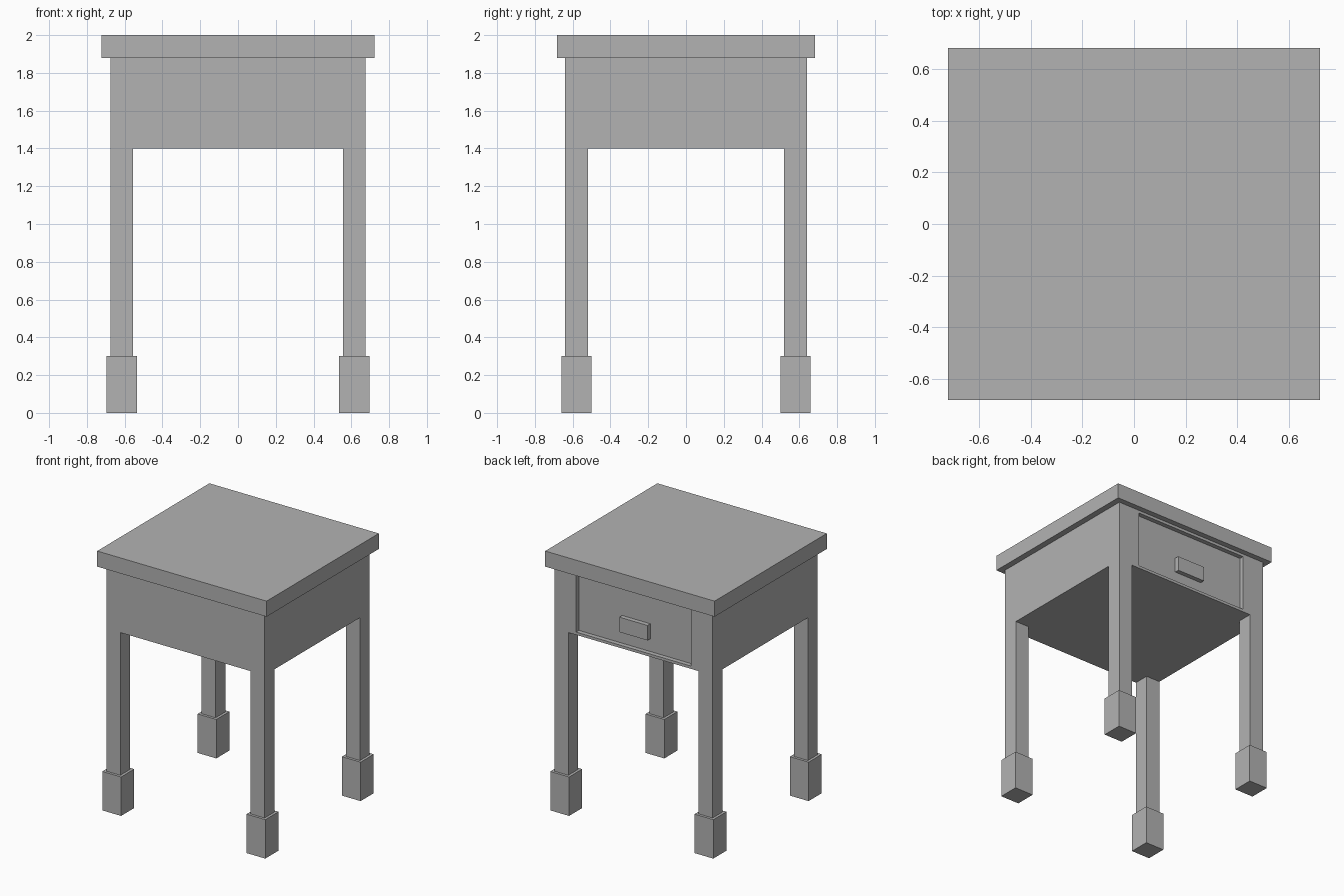
import bpy
import bmesh

default = bpy.data.objects.get("Cube")
if default:
    bpy.data.objects.remove(default, do_unlink=True)

# Single grey finish
grey = bpy.data.materials.new("grey_finish")
grey.use_nodes = True
colour = (0.45, 0.45, 0.45, 1)
grey.diffuse_color = colour
grey.node_tree.nodes["Principled BSDF"].inputs["Base Color"].default_value = colour

BODY_X, BODY_Y = 0.675, 0.64
APRON_BOTTOM, APRON_TOP = 1.4, 1.88
FOOT_TOP = 0.3
RECESS = 0.035


def add_object(name, bm):
    bmesh.ops.recalc_face_normals(bm, faces=bm.faces)
    mesh = bpy.data.meshes.new(name)
    bm.to_mesh(mesh)
    bm.free()
    mesh.materials.append(grey)
    obj = bpy.data.objects.new(name, mesh)
    bpy.context.collection.objects.link(obj)
    return obj


def box_mesh(x, y, z):
    """Box spanning the three (low, high) ranges."""
    bm = bmesh.new()
    bmesh.ops.create_cube(bm, size=1)
    for v in bm.verts:
        v.co = [lo + (hi - lo) * (c + 0.5) for c, (lo, hi) in zip(v.co, (x, y, z))]
    return bm


def box(name, x, y, z):
    return add_object(name, box_mesh(x, y, z))


# Table top
box("table_top", (-0.722, 0.722), (-0.683, 0.683), (APRON_TOP, 2))

# Apron block, with the drawer front sunk into its back face
bm = box_mesh((-BODY_X, BODY_X), (-BODY_Y, BODY_Y), (APRON_BOTTOM, APRON_TOP))
bm.normal_update()
back = max(bm.faces, key=lambda f: f.calc_center_median().y)
bmesh.ops.inset_individual(bm, faces=[back], thickness=0.03)
for v in back.verts:
    v.co.x = 0.49 if v.co.x > 0 else -0.49
drawer = bmesh.ops.extrude_discrete_faces(bm, faces=[back])["faces"][0]
bmesh.ops.translate(bm, verts=drawer.verts, vec=(0, -RECESS, 0))
add_object("apron_with_drawer", bm)

# Drawer handle, flush with the apron
box("drawer_handle", (-0.12, 0.12), (BODY_Y - RECESS, BODY_Y), (1.52, 1.635))

# Four legs with wider block feet
for side, sx in (("left", 1), ("right", -1)):
    for end, sy in (("front", -1), ("back", 1)):
        cx, cy = sx * (BODY_X - 0.06), sy * (BODY_Y - 0.06)
        for part, half, low, high in (("leg", 0.06, FOOT_TOP, APRON_BOTTOM),
                                      ("foot", 0.08, 0, FOOT_TOP)):
            box(f"{end}_{side}_{part}", (cx - half, cx + half),
                (cy - half, cy + half), (low, high))
